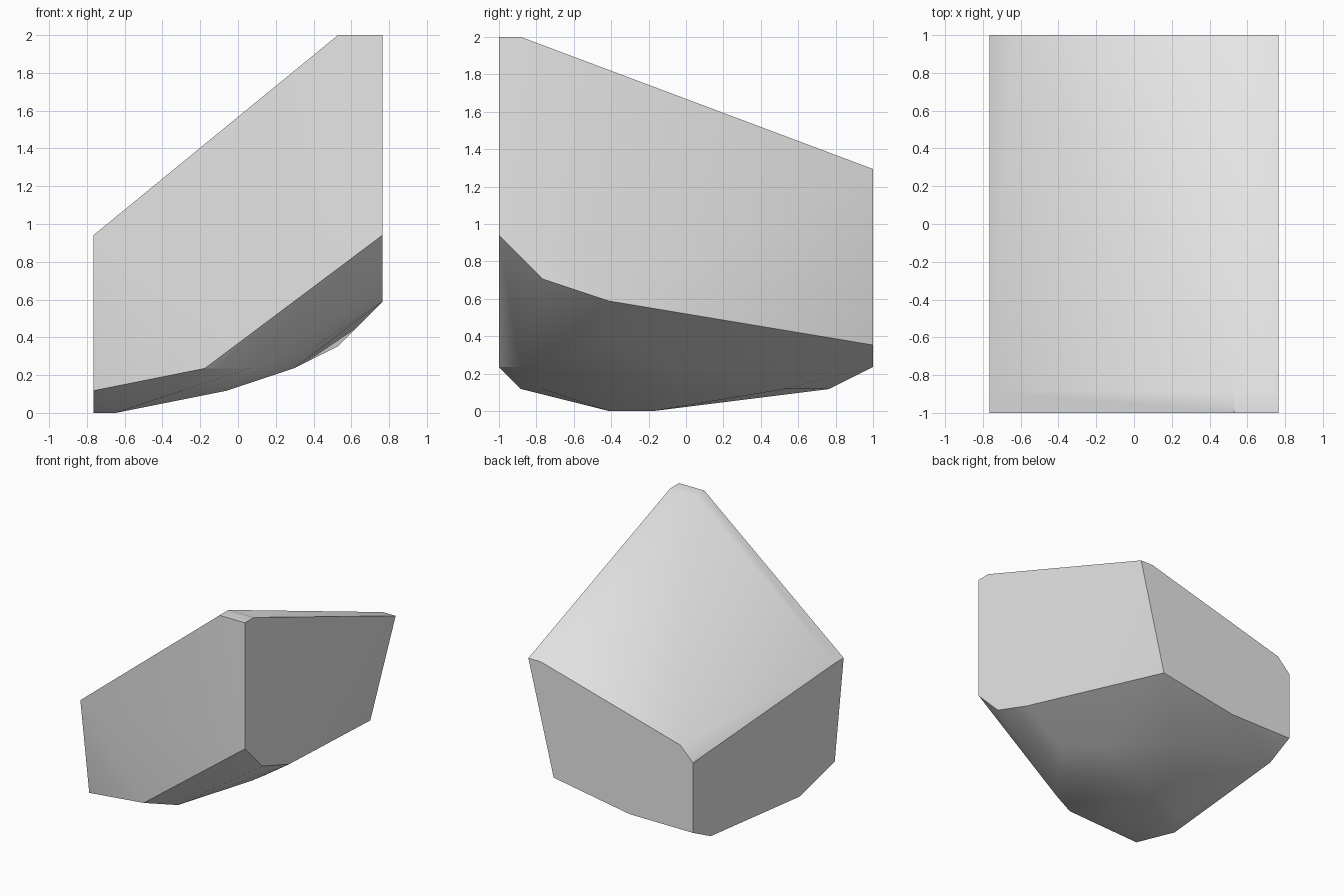
import bpy
import bmesh
import math
from mathutils import Vector

default_cube = bpy.data.objects.get("Cube")
if default_cube:
    bpy.data.objects.remove(default_cube, do_unlink=True)

# One grid step, and the stone's extent in steps along x and y
STEP = 2 / 17
WIDTH, DEPTH = 13, 17

# Sloping roof corners, from the flat peak down to the rear edge
roof = [(11, 0, 17), (13, 0, 17), (11, 1, 17), (13, 1, 17),
        (0, 0, 8), (0, 1, 8), (13, 17, 11), (12, 17, 11),
        (1, 17, 8), (0, 17, 7)]

# Lower rim of the four upright sides
rim = [(5, 0, 2), (13, 0, 8), (13, 2, 6), (13, 5, 5), (11, 17, 3),
       (5, 17, 2), (0, 17, 2), (0, 15, 1), (0, 5, 0), (0, 1, 1)]

# Rounded underside
underside = [(1, 5, 0), (1, 7, 0), (4, 2, 1), (6, 8, 1), (6, 13, 1),
             (7, 1, 2), (9, 8, 2), (10, 5, 3)]


def to_model(corner):
    x, y, z = corner
    return Vector((x - WIDTH / 2, y - DEPTH / 2, z)) * STEP


# Wrap the corners in a closed convex shell
bm = bmesh.new()
for corner in roof + rim + underside:
    bm.verts.new(to_model(corner))
hull = bmesh.ops.convex_hull(bm, input=bm.verts)
inside = {g for g in hull["geom_interior"] + hull["geom_unused"]
          if isinstance(g, bmesh.types.BMVert)}
bmesh.ops.delete(bm, geom=list(inside), context="VERTS")
bmesh.ops.dissolve_limit(bm, angle_limit=math.radians(0.2),
                         verts=bm.verts, edges=bm.edges)
bmesh.ops.recalc_face_normals(bm, faces=bm.faces)

mesh = bpy.data.meshes.new("stone_chunk")
bm.to_mesh(mesh)
bm.free()
stone = bpy.data.objects.new("stone_chunk", mesh)
bpy.context.collection.objects.link(stone)

# Plain light grey
grey = bpy.data.materials.new("light_grey")
grey.use_nodes = True
colour = (0.8, 0.8, 0.8, 1)
grey.diffuse_color = colour
grey.node_tree.nodes["Principled BSDF"].inputs["Base Color"].default_value = colour
mesh.materials.append(grey)

# Soft shading across the gentle slopes, crisp edges elsewhere
bpy.ops.object.select_all(action="DESELECT")
stone.select_set(True)
bpy.context.view_layer.objects.active = stone
bpy.ops.object.shade_smooth_by_angle(angle=math.radians(30))
